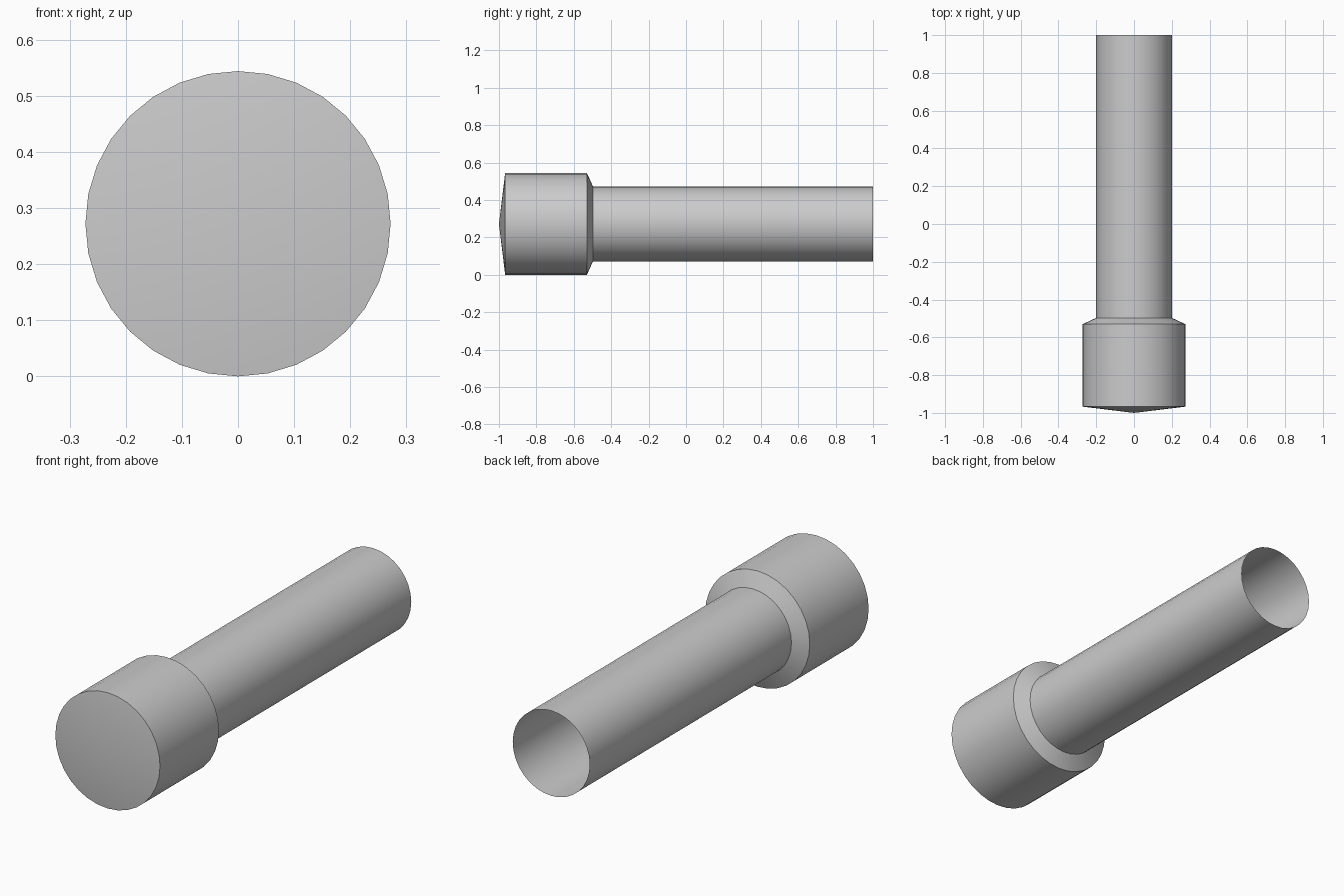
import bpy, bmesh, math
from mathutils import Vector

if "Cube" in bpy.data.objects:
    bpy.data.objects.remove(bpy.data.objects["Cube"])

SIDES = 32
RADIUS = 0.272          # head radius, also the height of the axis

# Profile (y, radius): shallow pointed cap, head, shoulder, open-ended shaft
profile = [(-1.0, 0.0), (-0.967, RADIUS), (-0.53, RADIUS), (-0.497, 0.2), (1.0, 0.2)]

# Revolve the profile around the y axis
bm = bmesh.new()
verts = [bm.verts.new((0, y, RADIUS + r)) for y, r in profile]
edges = [bm.edges.new(pair) for pair in zip(verts, verts[1:])]
bmesh.ops.spin(bm, geom=verts + edges, cent=Vector((0, 0, RADIUS)), axis=(0, 1, 0),
               angle=math.tau, steps=SIDES, use_merge=False)
bmesh.ops.remove_doubles(bm, verts=bm.verts[:], dist=1e-4)

# Point the normals outward
bmesh.ops.recalc_face_normals(bm, faces=bm.faces[:])
side = max(bm.faces, key=lambda f: f.calc_center_median().z)
if side.normal.z < 0:
    bmesh.ops.reverse_faces(bm, faces=bm.faces[:])

mesh = bpy.data.meshes.new("headed_tube")
bm.to_mesh(mesh)
bm.free()
tube = bpy.data.objects.new("headed_tube", mesh)
bpy.context.collection.objects.link(tube)

# Smooth around the tube, crisp at the cap and shoulder rims
bpy.context.view_layer.objects.active = tube
tube.select_set(True)
bpy.ops.object.shade_smooth_by_angle(angle=math.radians(30))
